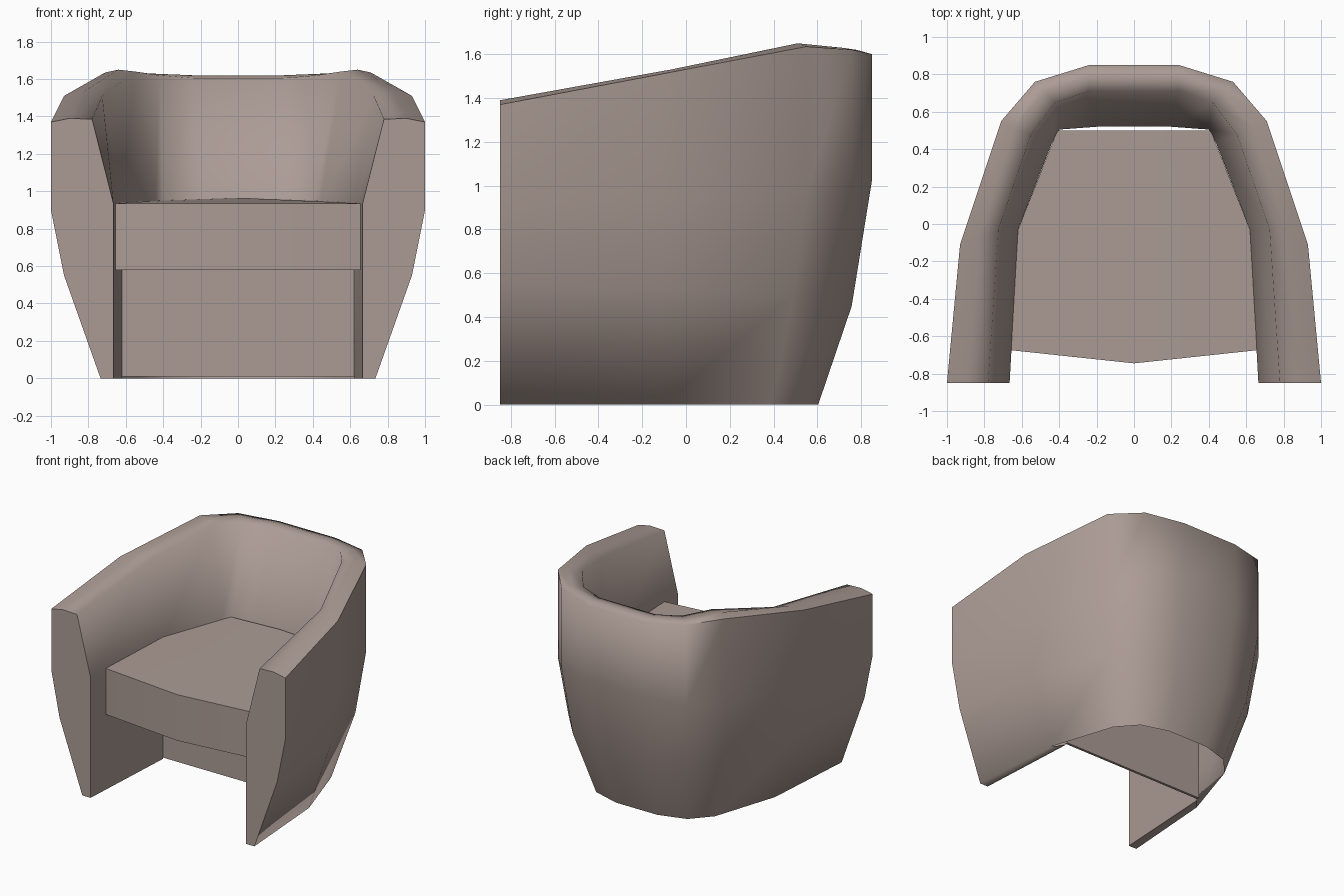
import bpy
import bmesh
from math import radians

cube = bpy.data.objects.get("Cube")
if cube:
    bpy.data.objects.remove(cube, do_unlink=True)

# One upholstery colour for the whole chair
fabric = bpy.data.materials.new("taupe_fabric")
fabric.use_nodes = True
colour = (0.41, 0.33, 0.30, 1)
fabric.diffuse_color = colour
fabric.node_tree.nodes["Principled BSDF"].inputs["Base Color"].default_value = colour

SEAT_TOP = 0.935
SEAT_BOTTOM = 0.58


def finish(name, bm, angle):
    """Turn a bmesh into a smooth shaded object with sharp edges kept."""
    bmesh.ops.recalc_face_normals(bm, faces=bm.faces)
    mesh = bpy.data.meshes.new(name)
    bm.to_mesh(mesh)
    bm.free()
    mesh.materials.append(fabric)
    mesh.shade_smooth()
    mesh.set_sharp_from_angle(angle=radians(angle))
    obj = bpy.data.objects.new(name, mesh)
    bpy.context.collection.objects.link(obj)
    return obj


def skin(bm, strip_a, strip_b):
    """Bridge two equally long rows of vertices with quads."""
    for i in range(len(strip_a) - 1):
        bm.faces.new((strip_a[i], strip_a[i + 1], strip_b[i + 1], strip_b[i]))


# Stations from arm front to back middle: outer rim, crest, inner rim, inner base
stations = [
    ((1.0, -0.85, 1.37), (0.90, -0.85, 1.39), (0.78, -0.85, 1.385), (0.665, -0.85)),
    ((0.93, -0.11, 1.51), (0.83, -0.07, 1.53), (0.725, -0.03, 1.51), (0.62, -0.03)),
    ((0.71, 0.55, 1.635), (0.64, 0.51, 1.65), (0.55, 0.48, 1.64), (0.44, 0.43)),
    ((0.53, 0.76, 1.62), (0.48, 0.71, 1.63), (0.42, 0.65, 1.62), (0.40, 0.505)),
    ((0.24, 0.85, 1.60), (0.24, 0.78, 1.62), (0.24, 0.71, 1.605), (0.20, 0.52)),
]


def section(index):
    """Cross-section of the shell, from outer foot over the crest to the seat."""
    rim, crest, inner, base = stations[index]
    t = index / (len(stations) - 1)
    x, y, _ = rim

    def tucked(sx, sy, z):
        return (x * sx, y * sy if y > 0 else y, z)

    return [
        tucked(0.735, 0.71, 0),
        tucked(0.93, 0.89, 0.55 - 0.1 * t),
        tucked(1, 1, 0.9 + 0.13 * t),
        rim, crest, inner, (*base, SEAT_TOP - 0.005),
    ]


# Wraparound shell: arms and back in one sweep
bm = bmesh.new()
sweep = []
for side, order in ((1, range(5)), (-1, reversed(range(5)))):
    for i in order:
        sweep.append([bm.verts.new((side * x, y, z)) for x, y, z in section(i)])
for a, b in zip(sweep, sweep[1:]):
    skin(bm, a, b)

# Inner arm walls run down to the floor, closed by a front face and a sole
for front, rear in ((sweep[0], sweep[1]), (sweep[-1], sweep[-2])):
    feet = [bm.verts.new((s[-1].co.x, s[-1].co.y, 0)) for s in (front, rear)]
    skin(bm, [front[-1], feet[0], front[0]], [rear[-1], feet[1], rear[0]])
    bm.faces.new(front + [feet[0]])
finish("arm_and_back_shell", bm, 78)

# Seat cushion: tapered outline with a bowed front and a slight crown
bm = bmesh.new()
half = [(0.657, -0.675, 0), (0.62, -0.03, 0.005), (0.41, 0.5, 0.015)]
outline = [(0, -0.745, 0)] + half + [(0, 0.5, 0.03)]
outline += [(-x, y, rise) for x, y, rise in reversed(half)]
top = [bm.verts.new((x, y, SEAT_TOP + rise)) for x, y, rise in outline]
bottom = [bm.verts.new((x, y, SEAT_BOTTOM)) for x, y, _ in outline]
skin(bm, top + top[:1], bottom + bottom[:1])
bm.faces.new(top[:5])
bm.faces.new(top[4:] + top[:1])
bm.faces.new(bottom)
finish("seat_cushion", bm, 30)

# Recessed panel below the seat
bm = bmesh.new()
bmesh.ops.create_cube(bm, size=1)
for v in bm.verts:
    v.co.x *= 1.24
    v.co.y = -0.03 if v.co.y < 0 else -0.01
    v.co.z = 0.01 if v.co.z < 0 else SEAT_BOTTOM
finish("under_seat_panel", bm, 30)
